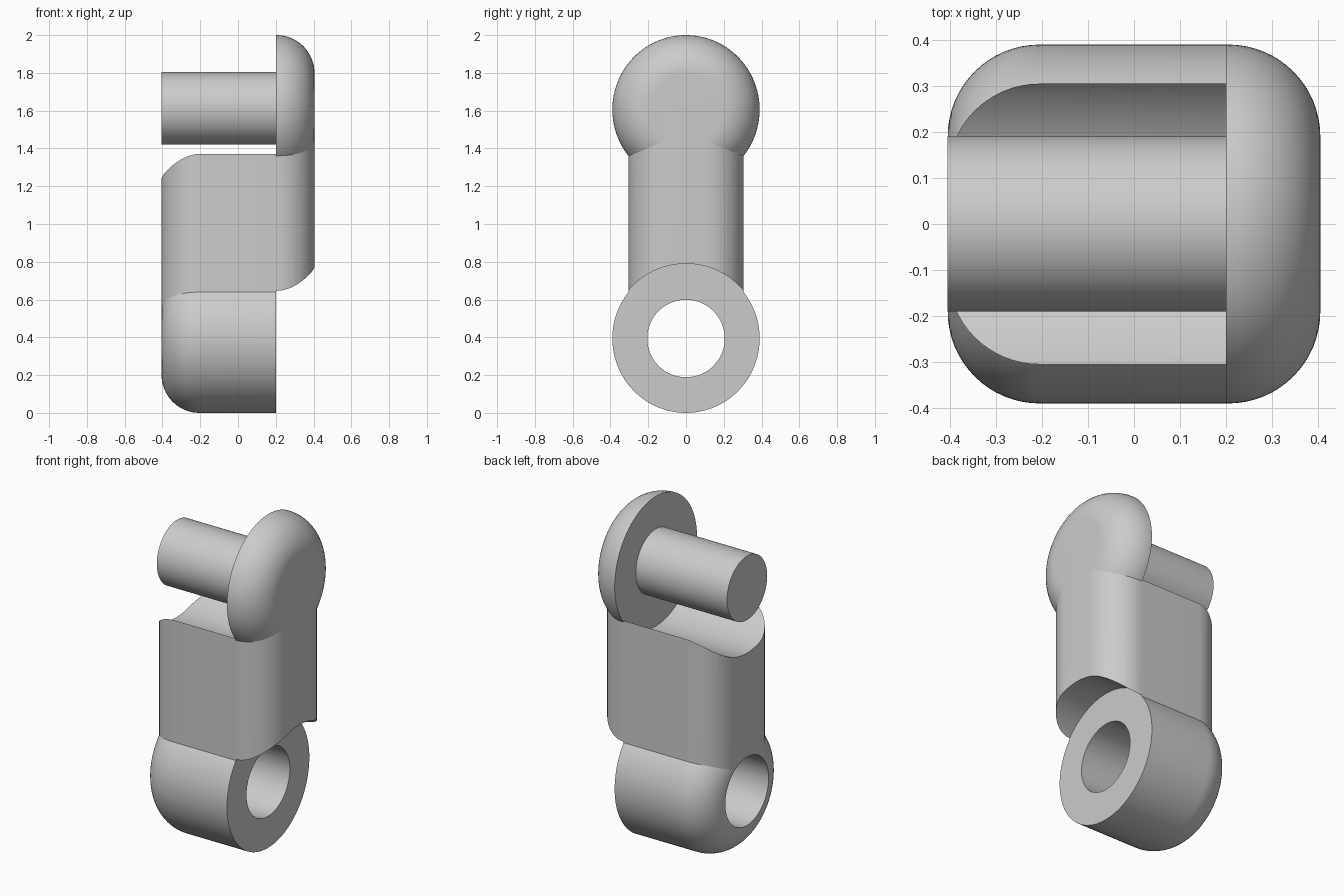
import bpy, bmesh, math
from mathutils import Matrix, Vector

cube = bpy.data.objects.get("Cube")
if cube:
    bpy.data.objects.remove(cube, do_unlink=True)

HALF, SPLIT, FILLET = 0.405, 0.2, 0.2      # half width, clevis face, edge rounding
RADIUS, PIN, HOLE = 0.39, 0.19, 0.205
LOW, HIGH = 0.394, 1.606                   # barrel and head axes
STRETCH = 1.01

steel = bpy.data.materials.new("plain grey")
steel.use_nodes = True
grey = (0.6, 0.6, 0.6, 1)
steel.diffuse_color = grey
steel.node_tree.nodes["Principled BSDF"].inputs["Base Color"].default_value = grey


def finish(name, bm):
    bmesh.ops.recalc_face_normals(bm, faces=bm.faces)
    mesh = bpy.data.meshes.new(name)
    bm.to_mesh(mesh)
    bm.free()
    obj = bpy.data.objects.new(name, mesh)
    bpy.context.collection.objects.link(obj)
    mesh.materials.append(steel)
    return obj


def lathe(name, profile, z, stretch=STRETCH):
    """Revolve (x, radius) points about a horizontal axis at height z."""
    bm = bmesh.new()
    verts = [bm.verts.new((x, 0, r)) for x, r in profile]
    edges = [bm.edges.new(pair) for pair in zip(verts, verts[1:])]
    bmesh.ops.spin(bm, geom=verts + edges, cent=(0, 0, 0), axis=(1, 0, 0),
                   angle=math.tau, steps=96)
    bmesh.ops.remove_doubles(bm, verts=bm.verts, dist=1e-5)
    bm.transform(Matrix.Translation((0, 0, z)) @ Matrix.Scale(stretch, 4, Vector((0, 0, 1))))
    return finish(name, bm)


def rod(name, x0, x1, radius, z, stretch=STRETCH):
    return lathe(name, [(x0, 0), (x0, radius), (x1, radius), (x1, 0)], z, stretch)


def rounded(name, side, z):
    """Disc flat at the clevis face and rounded on the outer side."""
    arc = [i * math.pi / 32 for i in range(17)]
    rim = [(side * (HALF - FILLET + FILLET * math.sin(a)),
            RADIUS - FILLET + FILLET * math.cos(a)) for a in arc]
    return lathe(name, [(SPLIT, 0), (SPLIT, RADIUS)] + rim + [(side * HALF, 0)], z)


def cut(obj, cutter):
    cutter.hide_render = True
    mod = obj.modifiers.new("cut", 'BOOLEAN')
    mod.operation, mod.solver, mod.object = 'DIFFERENCE', 'EXACT', cutter
    with bpy.context.temp_override(object=obj, active_object=obj):
        bpy.ops.object.modifier_apply(modifier=mod.name)


# Central web: box with rounded upright edges
bm = bmesh.new()
bmesh.ops.create_cube(bm, size=1)
bm.transform(Matrix.Translation((0, 0, 1)) @ Matrix.Diagonal((2 * HALF, 0.61, 1.16, 1)))
upright = [e for e in bm.edges if abs(e.verts[0].co.z - e.verts[1].co.z) > 0.5]
bmesh.ops.bevel(bm, geom=upright, offset=FILLET, segments=16, profile=0.5, affect='EDGES')
web = finish("central_web", bm)

# Rounded eye barrel, domed head and pin
barrel = rounded("eye_barrel", -1, LOW)
head = rounded("domed_head", 1, HIGH)
pin = rod("pin", -HALF, SPLIT + 0.05, PIN, HIGH + 0.006)

# Clearance grooves and the pin hole
top_groove = rod("top_groove_cutter", -1, SPLIT, 0.388, HIGH + 0.004, 1)
low_groove = rod("lower_groove_cutter", SPLIT, 1, 0.396, LOW, 1)
bore = rod("bore_cutter", -1, 1, HOLE, LOW, 1)
for cutter in (top_groove, low_groove, bore):
    cut(web, cutter)
cut(barrel, bore)
for cutter in (top_groove, low_groove, bore):
    bpy.data.objects.remove(cutter, do_unlink=True)

# Smooth shading with crisp edges
bpy.ops.object.select_all(action='DESELECT')
for obj in (web, barrel, head, pin):
    obj.select_set(True)
bpy.context.view_layer.objects.active = web
bpy.ops.object.shade_smooth_by_angle(angle=math.radians(30))
